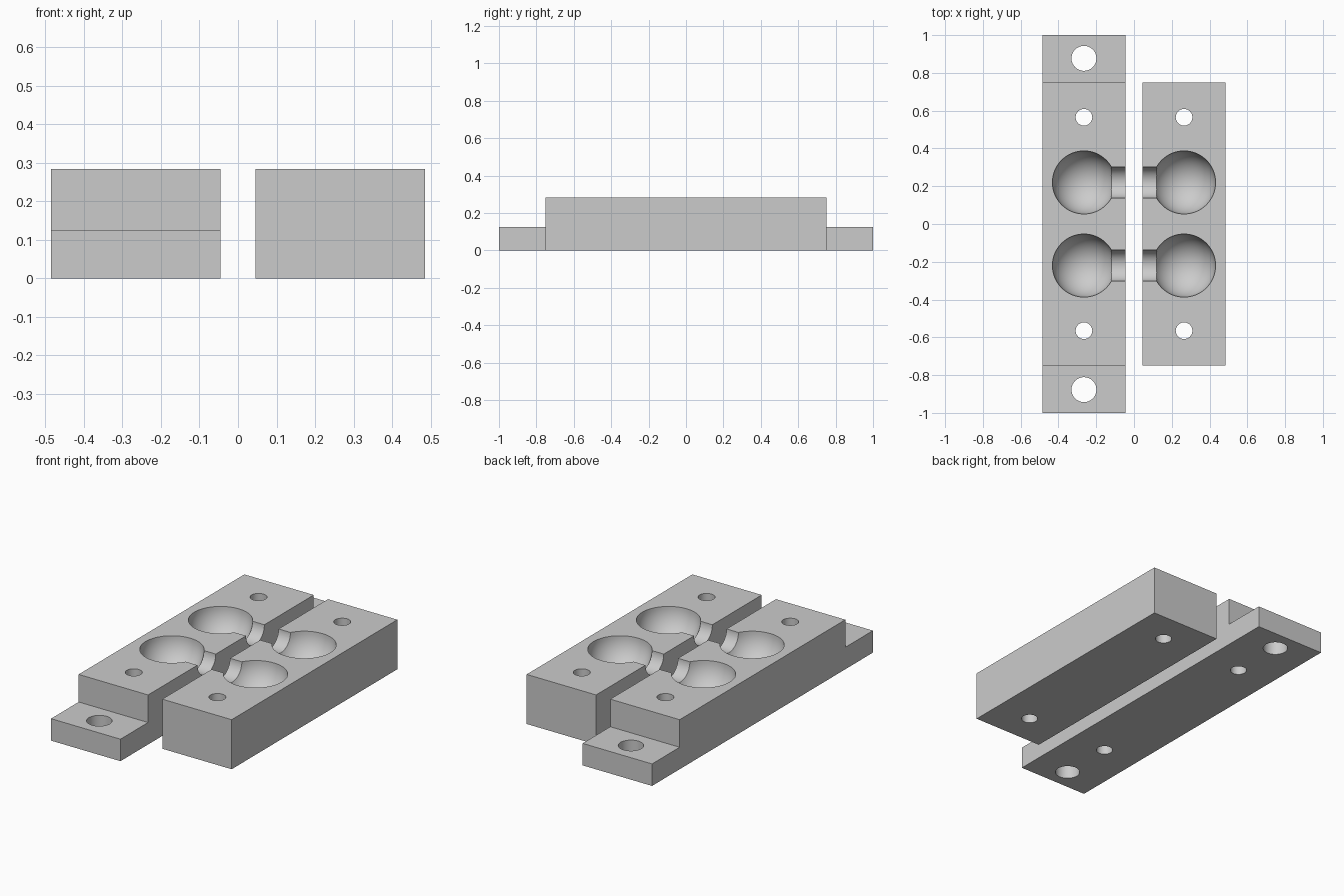
import bpy, bmesh, math
from mathutils import Matrix

TOP = 0.284          # block height
TAB = 0.126          # mounting tab height
HALF = 0.75          # half length of the full-height body
CENTRE = 0.265       # distance of each block's middle from the centre line
WIDTH = 0.44

cube = bpy.data.objects.get("Cube")
if cube:
    bpy.data.objects.remove(cube, do_unlink=True)

grey = bpy.data.materials.new("light grey")
grey.use_nodes = True
colour = (0.6, 0.6, 0.6, 1)
grey.diffuse_color = colour
grey.node_tree.nodes["Principled BSDF"].inputs["Base Color"].default_value = colour


def add_object(name, bm):
    bmesh.ops.recalc_face_normals(bm, faces=bm.faces)
    mesh = bpy.data.meshes.new(name)
    bm.to_mesh(mesh)
    bm.free()
    mesh.materials.append(grey)
    obj = bpy.data.objects.new(name, mesh)
    bpy.context.collection.objects.link(obj)
    return obj


def block(name, x, profile):
    """Side profile in y and z, extruded across the block's width."""
    bm = bmesh.new()
    face = bm.faces.new([bm.verts.new((x - WIDTH / 2, y, z)) for y, z in profile])
    moved = bmesh.ops.extrude_face_region(bm, geom=[face])["geom"]
    bmesh.ops.translate(bm, vec=(WIDTH, 0, 0),
                        verts=[v for v in moved if isinstance(v, bmesh.types.BMVert)])
    return add_object(name, bm)


def cylinder(name, radius, length, matrix):
    bm = bmesh.new()
    bmesh.ops.create_cone(bm, cap_ends=True, segments=64, radius1=radius,
                          radius2=radius, depth=length, matrix=matrix)
    return add_object(name, bm)


def sphere(name, radius, location):
    bm = bmesh.new()
    bmesh.ops.create_uvsphere(bm, u_segments=64, v_segments=32, radius=radius,
                              matrix=Matrix.Translation(location))
    return add_object(name, bm)


def cut(obj, cutter):
    mod = obj.modifiers.new("cut", 'BOOLEAN')
    mod.operation = 'DIFFERENCE'
    mod.solver = 'EXACT'
    mod.object = cutter
    bpy.ops.object.select_all(action='DESELECT')
    obj.select_set(True)
    bpy.context.view_layer.objects.active = obj
    bpy.ops.object.modifier_apply(modifier=mod.name)
    bpy.data.objects.remove(cutter, do_unlink=True)


def machine(obj, x, holes):
    """Cut the ball cavities, their pouring channels and the through holes."""
    inward = -math.copysign(1, x)
    for side in (-1, 1):
        y = side * 0.22
        cut(obj, sphere("cavity_cutter", 0.167, (x, y, TOP)))
        # channel runs from the cavity through the inner face
        place = Matrix.Translation((x + inward * 0.17, y, TOP)) @ Matrix.Rotation(math.pi / 2, 4, 'Y')
        cut(obj, cylinder("channel_cutter", 0.083, 0.2, place))
        for distance, radius in holes:
            place = Matrix.Translation((x, side * distance, TOP / 2))
            cut(obj, cylinder("hole_cutter", radius, 1, place))
    obj.select_set(True)
    bpy.ops.object.shade_smooth_by_angle(angle=math.radians(30))


# Block with a low mounting tab at each end
tabbed = [(-1, 0), (1, 0), (1, TAB), (HALF, TAB), (HALF, TOP),
          (-HALF, TOP), (-HALF, TAB), (-1, TAB)]
machine(block("tabbed_mould_half", -CENTRE, tabbed), -CENTRE,
        [(0.565, 0.044), (0.877, 0.066)])

# Plain block
plain = [(-HALF, 0), (HALF, 0), (HALF, TOP), (-HALF, TOP)]
machine(block("plain_mould_half", CENTRE, plain), CENTRE, [(0.565, 0.044)])
